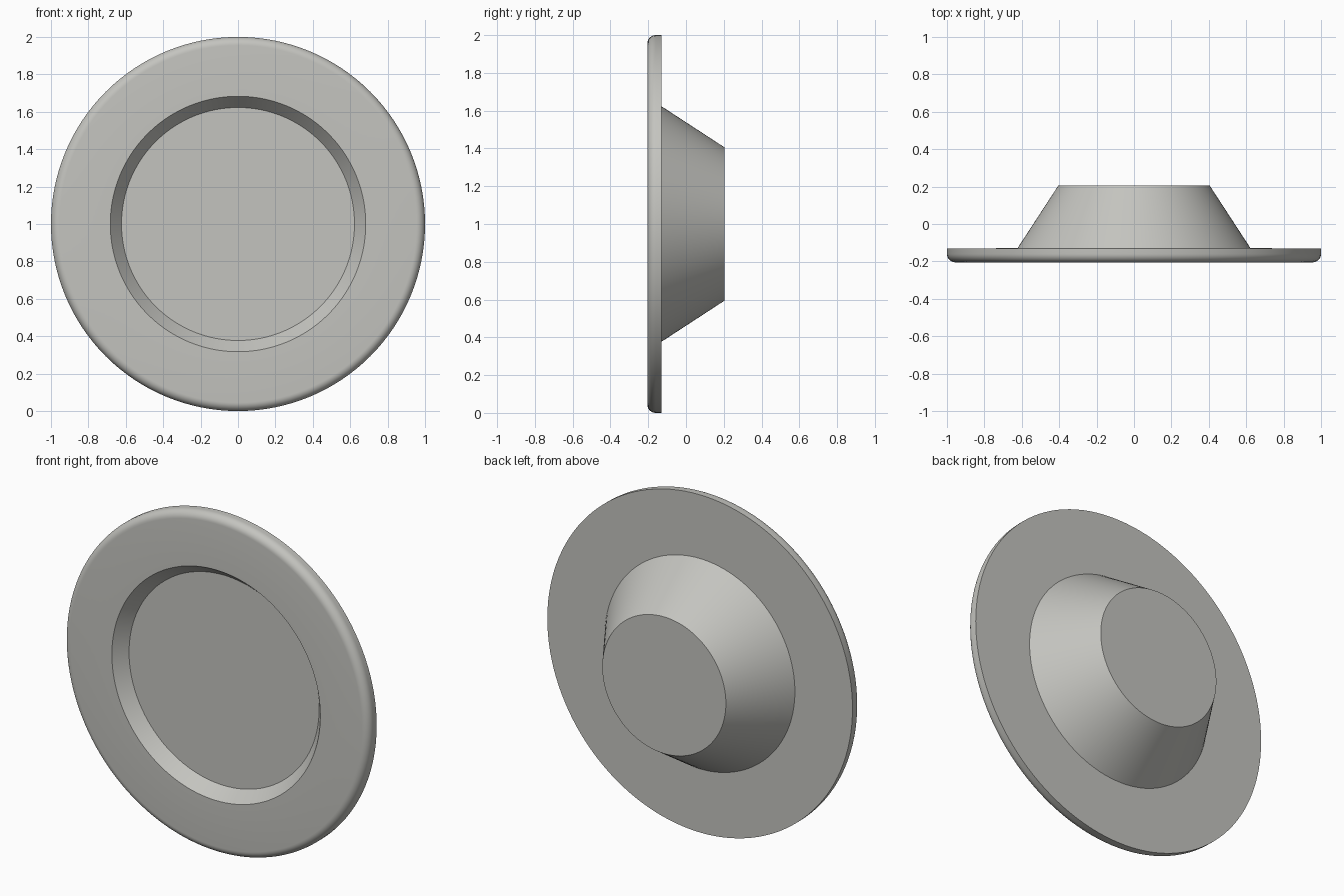
import bpy
import bmesh
from math import sin, cos, pi, radians
from mathutils import Matrix, Vector

cube = bpy.data.objects.get("Cube")
if cube:
    bpy.data.objects.remove(cube)

FRONT, PLATE_BACK, BACK = -0.205, -0.13, 0.205
FILLET = 0.045
SEGMENTS = 128

# Single warm grey finish
grey = bpy.data.materials.new("warm_grey")
grey.use_nodes = True
colour = (0.55, 0.55, 0.52, 1)
grey.diffuse_color = colour
grey.node_tree.nodes["Principled BSDF"].inputs["Base Color"].default_value = colour


def lathe(name, profile):
    """Spin a (radius, y) profile around the y axis, at z = 1."""
    bm = bmesh.new()
    verts = [bm.verts.new((r, y, 0)) for r, y in profile]
    edges = [bm.edges.new(pair) for pair in zip(verts, verts[1:])]
    bmesh.ops.spin(bm, geom=verts + edges, cent=(0, 0, 0), axis=(0, 1, 0),
                   angle=2 * pi, steps=SEGMENTS)
    bmesh.ops.remove_doubles(bm, verts=bm.verts, dist=0.0001)
    bmesh.ops.recalc_face_normals(bm, faces=bm.faces)
    bmesh.ops.transform(bm, matrix=Matrix.Translation(Vector((0, 0, 1))), verts=bm.verts)
    mesh = bpy.data.meshes.new(name)
    bm.to_mesh(mesh)
    bm.free()
    mesh.materials.append(grey)
    obj = bpy.data.objects.new(name, mesh)
    bpy.context.collection.objects.link(obj)
    bpy.ops.object.select_all(action="DESELECT")
    obj.select_set(True)
    bpy.context.view_layer.objects.active = obj
    bpy.ops.object.shade_smooth_by_angle(angle=radians(30))
    return obj


# Rounded front rim of the flange
rim = [(1 - FILLET + FILLET * sin(a), FRONT + FILLET - FILLET * cos(a))
       for a in (i * pi / 16 for i in range(9))]

# Recessed floor, sloping wall, flange, then tapered plug at the back
lathe("recessed_flange_and_plug",
      [(0, PLATE_BACK), (0.623, PLATE_BACK), (0.683, FRONT)] + rim +
      [(1, PLATE_BACK), (0.623, PLATE_BACK + 0.0005), (0.405, BACK), (0, BACK)])
